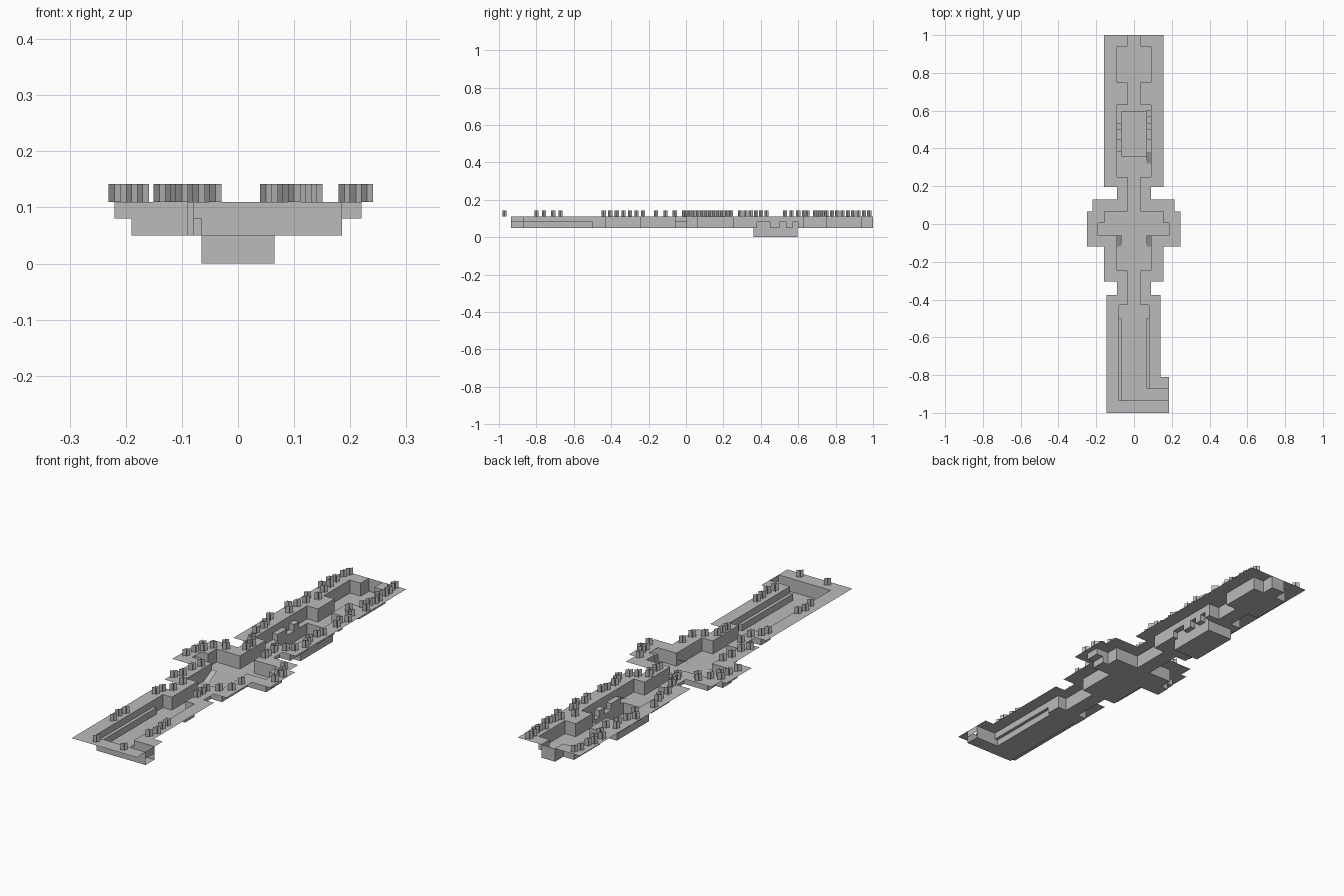
import bpy, bmesh, math, random
from mathutils import Vector

cube = bpy.data.objects.get("Cube")
if cube:
    bpy.data.objects.remove(cube)

RIM, LEDGE, FLOOR, DEEP = 0.11, 0.08, 0.05, 0.0

stone = bpy.data.materials.new("grey_stone")
stone.use_nodes = True
grey = (0.5, 0.5, 0.5, 1)
stone.diffuse_color = grey
stone.node_tree.nodes["Principled BSDF"].inputs["Base Color"].default_value = grey


def finish(bm, name):
    mesh = bpy.data.meshes.new(name)
    bm.to_mesh(mesh)
    bm.free()
    mesh.materials.append(stone)
    obj = bpy.data.objects.new(name, mesh)
    bpy.context.collection.objects.link(obj)
    return obj


def quad(bm, points, facing):
    """Add a flat face whose normal points towards facing."""
    face = bm.faces.new([bm.verts.new(p) for p in points])
    face.normal_update()
    if face.normal.dot(Vector(facing)) < 0:
        face.normal_flip()


# Regions as (x0, x1, y0, y1, height); later ones override earlier ones
rim = [(-.16, .155, .195, 1), (-.09, .09, .13, .195), (-.22, .215, .065, .13),
       (-.25, .245, -.12, .065), (-.16, .155, -.305, -.12),
       (-.09, .09, -.375, -.305), (-.145, .14, -1, -.375), (.14, .185, -1, -.81)]
pit = [(-.035, .035, -.43, 1), (-.09, .09, .75, .94), (-.09, .09, .25, .63),
       (-.155, .155, .005, .065), (-.19, .185, -.06, .005), (-.09, .09, -.245, -.06),
       (-.08, .08, -.935, -.43), (.08, .185, -.935, -.87)]
regions = [r + (RIM,) for r in rim] + [r + (FLOOR,) for r in pit]
# side benches, low walls and the sunken chamber
regions += [(-.08, -.065, -.935, -.5, LEDGE), (.065, .08, -.87, -.5, LEDGE),
            (-.065, .065, .36, .595, DEEP)]
for x0, x1 in ((-.09, -.065), (.065, .09)):
    for y0, y1 in ((.38, .45), (.5, .535)):
        regions.append((x0, x1, y0, y1, LEDGE))
regions.append((.065, .09, .57, .6, LEDGE))


def height(x, y):
    for x0, x1, y0, y1, z in reversed(regions):
        if x0 < x < x1 and y0 < y < y1:
            return z
    return None


def wall(bm, p, q, za, zb, axis):
    """Wall between two cells, facing the higher (or outer) one."""
    if za == zb or (za is None and zb == RIM) or (zb is None and za == RIM):
        return
    a = RIM if za is None else za
    b = RIM if zb is None else zb
    if a == b:
        return
    lo, hi = min(a, b), max(a, b)
    middle_y = (p[1] + q[1]) / 2
    if axis.x and abs(p[0]) > .18:
        if middle_y < -.8:
            lo = LEDGE          # low doorway at the front exit
        elif -.06 < middle_y < .005:
            hi = LEDGE          # opening into the side alcove
    quad(bm, [(*p, lo), (*q, lo), (*q, hi), (*p, hi)], axis if b > a else -axis)


# Walkway, floors and walls from the region map
xs = sorted({v for r in regions for v in r[:2]})
ys = sorted({v for r in regions for v in r[2:4]})
bm = bmesh.new()
for x0, x1 in zip(xs, xs[1:]):
    for y0, y1 in zip(ys, ys[1:]):
        z = height((x0 + x1) / 2, (y0 + y1) / 2)
        if z is not None:
            quad(bm, [(x0, y0, z), (x1, y0, z), (x1, y1, z), (x0, y1, z)], (0, 0, 1))
e = 0.001
for y0, y1 in zip(ys, ys[1:]):
    for x in xs:
        m = (y0 + y1) / 2
        wall(bm, (x, y0), (x, y1), height(x - e, m), height(x + e, m), Vector((1, 0, 0)))
for x0, x1 in zip(xs, xs[1:]):
    for y in ys:
        m = (x0 + x1) / 2
        wall(bm, (x0, y), (x1, y), height(m, y - e), height(m, y + e), Vector((0, 1, 0)))
bmesh.ops.remove_doubles(bm, verts=bm.verts, dist=1e-5)
bmesh.ops.dissolve_limit(bm, angle_limit=0.01, verts=bm.verts, edges=bm.edges, delimit={'NORMAL'})
finish(bm, "trench_and_walkway")

# Alcoves under the side walkways
for side, name in ((-1, "right_alcove"), (1, "left_alcove")):
    bm = bmesh.new()
    a, b = side * (.19 if side < 0 else .185), side * .22
    y0, y1 = -.06, .005
    quad(bm, [(a, y0, LEDGE), (b, y0, LEDGE), (b, y1, LEDGE), (a, y1, LEDGE)], (0, 0, 1))
    quad(bm, [(b, y0, LEDGE), (b, y1, LEDGE), (b, y1, RIM), (b, y0, RIM)], (side, 0, 0))
    for y, d in ((y0, -1), (y1, 1)):
        quad(bm, [(a, y, LEDGE), (b, y, LEDGE), (b, y, RIM), (a, y, RIM)], (0, d, 0))
    finish(bm, name)

# Small ramps
for name, x0, x1, y0, y1 in (("right_ramp", -.09, -.065, -.12, -.06),
                             ("left_ramp", .065, .09, -.12, -.06),
                             ("chamber_ramp", .065, .09, .32, .38)):
    bm = bmesh.new()
    quad(bm, [(x0, y0, FLOOR), (x1, y0, FLOOR), (x1, y1, LEDGE), (x0, y1, LEDGE)], (0, 0, -1))
    finish(bm, name)

# Crossed upright plates scattered along the walkway
random.seed(4)
bm = bmesh.new()
rows = [-.97, -.93, -.8, -.76, -.71, -.67]
for first, last, count in ((-.44, -.23, 7), (-.16, -.01, 4), (0, .24, 12),
                           (.29, .43, 6), (.53, .6, 3), (.63, .75, 7), (.78, .98, 8)):
    rows += [first + (last - first) * i / (count - 1) for i in range(count)]
r = .011
for y in rows:
    for side in (-1, 1):
        spots = [x / 100 * side for x in range(3, 24)]
        spots = [x for x in spots if all(height(x + i * .013, y + j * .013) == RIM
                                         for i in (-1, 1) for j in (-1, 1))]
        if not spots or random.random() < .2:
            continue
        x = random.choice(spots)
        for turn in (-1, 1):
            p, q = (x - r, y - r * turn), (x + r, y + r * turn)
            quad(bm, [(*p, RIM), (*q, RIM), (*q, RIM + .032), (*p, RIM + .032)], (turn, -1, 0))
finish(bm, "crossed_plates")
